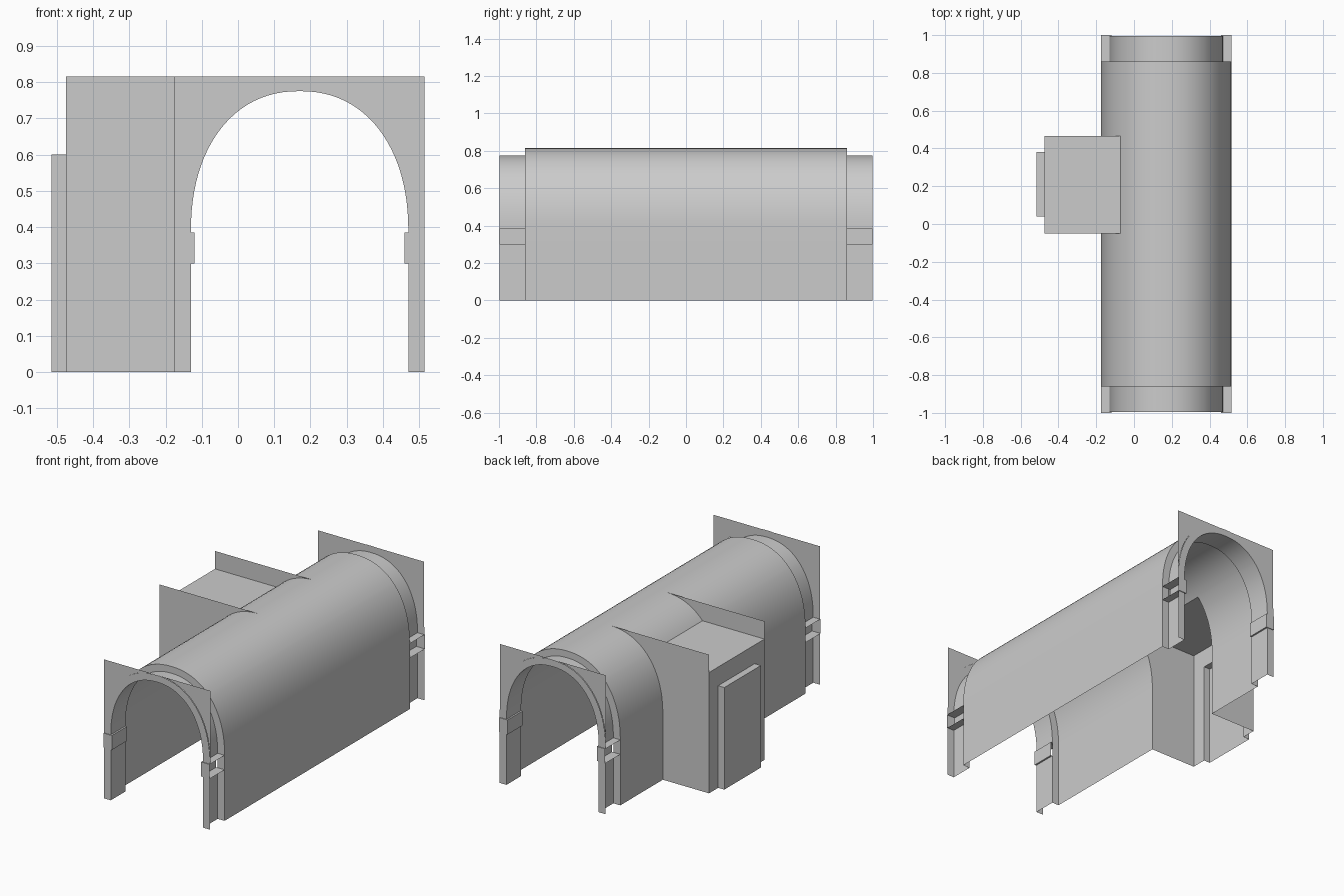
import bpy, math

if "Cube" in bpy.data.objects:
    bpy.data.objects.remove(bpy.data.objects["Cube"])

CX, SPRING, IMPOST, TOP = 0.17, 0.385, 0.30, 0.815   # vault axis and heights
OUT, INN = 0.345, 0.30                               # half widths
INN_TOP = 0.775
ROOF = 0.71                                          # side niche roof height
Y0, Y1, XN = -0.05, 0.465, -0.475                    # side niche extent
N = 2.2                                              # arch squareness
VY, BY, PY = 0.86, 0.996, 0.993                      # vault end, arch band, spandrel


def build(name, quads):
    """Make one object out of a list of polygons, welding shared corners."""
    index, verts, faces = {}, [], []
    for q in quads:
        face = []
        for p in q:
            key = tuple(round(c, 5) for c in p)
            if key not in index:
                index[key] = len(verts)
                verts.append(key)
            if index[key] not in face:
                face.append(index[key])
        if len(face) > 2:
            faces.append(face)
    me = bpy.data.meshes.new(name)
    me.from_pydata(verts, [], faces)
    ob = bpy.data.objects.new(name, me)
    bpy.context.collection.objects.link(ob)
    bpy.ops.object.select_all(action='DESELECT')
    ob.select_set(True)
    bpy.context.view_layer.objects.active = ob
    bpy.ops.object.shade_smooth_by_angle(angle=math.radians(30))
    return ob


# Arch parameters for a half arch, with an exact stop at the niche roof
ts = [i * math.pi / 48 for i in range(25)]
ts.append(math.asin(((ROOF - SPRING) / (TOP - SPRING)) ** (N / 2)))
ts.sort()


def profile(half, top):
    """Left foot to right foot as (x, z)."""
    left = [(-half, 0), (-half, IMPOST)]
    left += [(-half * max(math.cos(t), 0) ** (2 / N) if t < 1.57 else 0.0,
              SPRING + (top - SPRING) * math.sin(t) ** (2 / N)) for t in ts]
    pts = left + [(-x, z) for x, z in reversed(left[:-1])]
    return [(CX + x, z) for x, z in pts]


outer, inner = profile(OUT, TOP), profile(INN, INN_TOP)
count = len(outer)
impost_seg = (1, count - 3)        # segments hidden inside the imposts

# Vault shell, open where the niche joins on the left
quads = []
for ya, yb in ((-VY, Y0), (Y0, Y1), (Y1, VY)):
    for (xa, za), (xb, zb) in zip(outer, outer[1:]):
        if ya == Y0 and xa < CX - 0.01 and max(za, zb) <= ROOF + 1e-4:
            continue
        quads.append([(xa, ya, za), (xa, yb, za), (xb, yb, zb), (xb, ya, zb)])
build("vault_shell", quads)

for s, end in ((-1, "front"), (1, "back")):
    rib, ring, band, spandrel, imposts = [], [], [], [], []
    for i in range(count - 1):
        (xa, za), (xb, zb) = inner[i], inner[i + 1]
        (ua, wa), (ub, wb) = outer[i], outer[i + 1]
        ring.append([(xa, s*VY, za), (ua, s*VY, wa), (ub, s*VY, wb), (xb, s*VY, zb)])
        if i not in impost_seg:
            rib.append([(xa, s*VY, za), (xa, s*BY, za), (xb, s*BY, zb), (xb, s*VY, zb)])
            band.append([(xa, s*BY, za), (ua, s*BY, wa), (ub, s*BY, wb), (xb, s*BY, zb)])
        if min(wa, wb) >= SPRING - 1e-4:
            spandrel.append([(ua, s*PY, wa), (ua, s*PY, TOP), (ub, s*PY, TOP), (ub, s*PY, wb)])
    # Open-backed impost blocks on both jambs
    for m in (-1, 1):
        a, b = CX + m * 0.29, CX + m * OUT
        imposts.append([(a, s*VY, IMPOST), (a, s, IMPOST), (a, s, SPRING), (a, s*VY, SPRING)])
        imposts.append([(a, s, IMPOST), (b, s, IMPOST), (b, s, SPRING), (a, s, SPRING)])
        for z in (IMPOST, SPRING):
            imposts.append([(a, s*VY, z), (a, s, z), (b, s, z), (b, s*VY, z)])
    build(end + "_rib", rib)
    build(end + "_vault_end_ring", ring)
    build(end + "_arch_band", band)
    build(end + "_spandrel", spandrel)
    build(end + "_imposts", imposts)

# Niche side walls, rising to the vault crown
half = [p for p in outer[:count // 2 + 1]]
for y, side in ((Y0, "front"), (Y1, "back")):
    build("niche_wall_" + side,
          [[(XN, y, za), (xa, y, za), (xb, y, zb), (XN, y, zb)]
           for (xa, za), (xb, zb) in zip(half, half[1:])])

# Niche roof meets the vault
xr = min(half, key=lambda p: abs(p[1] - ROOF))[0]
build("niche_roof", [[(XN, Y0, ROOF), (xr, Y0, ROOF), (xr, Y1, ROOF), (XN, Y1, ROOF)]])

# Niche outer wall around the door recess
D0, D1, DZ, DX = 0.04, 0.38, 0.60, -0.515


def wall(ya, yb, za, zb, x):
    return [(x, ya, za), (x, yb, za), (x, yb, zb), (x, ya, zb)]


build("niche_outer_wall", [wall(Y0, D0, 0, DZ, XN), wall(D1, Y1, 0, DZ, XN),
                           wall(Y0, D0, DZ, ROOF, XN), wall(D0, D1, DZ, ROOF, XN),
                           wall(D1, Y1, DZ, ROOF, XN)])

# Door recess pushed out beyond the wall
build("door_recess", [wall(D0, D1, 0, DZ, DX),
                      [(XN, D0, DZ), (DX, D0, DZ), (DX, D1, DZ), (XN, D1, DZ)]]
      + [[(XN, y, 0), (DX, y, 0), (DX, y, DZ), (XN, y, DZ)] for y in (D0, D1)])
